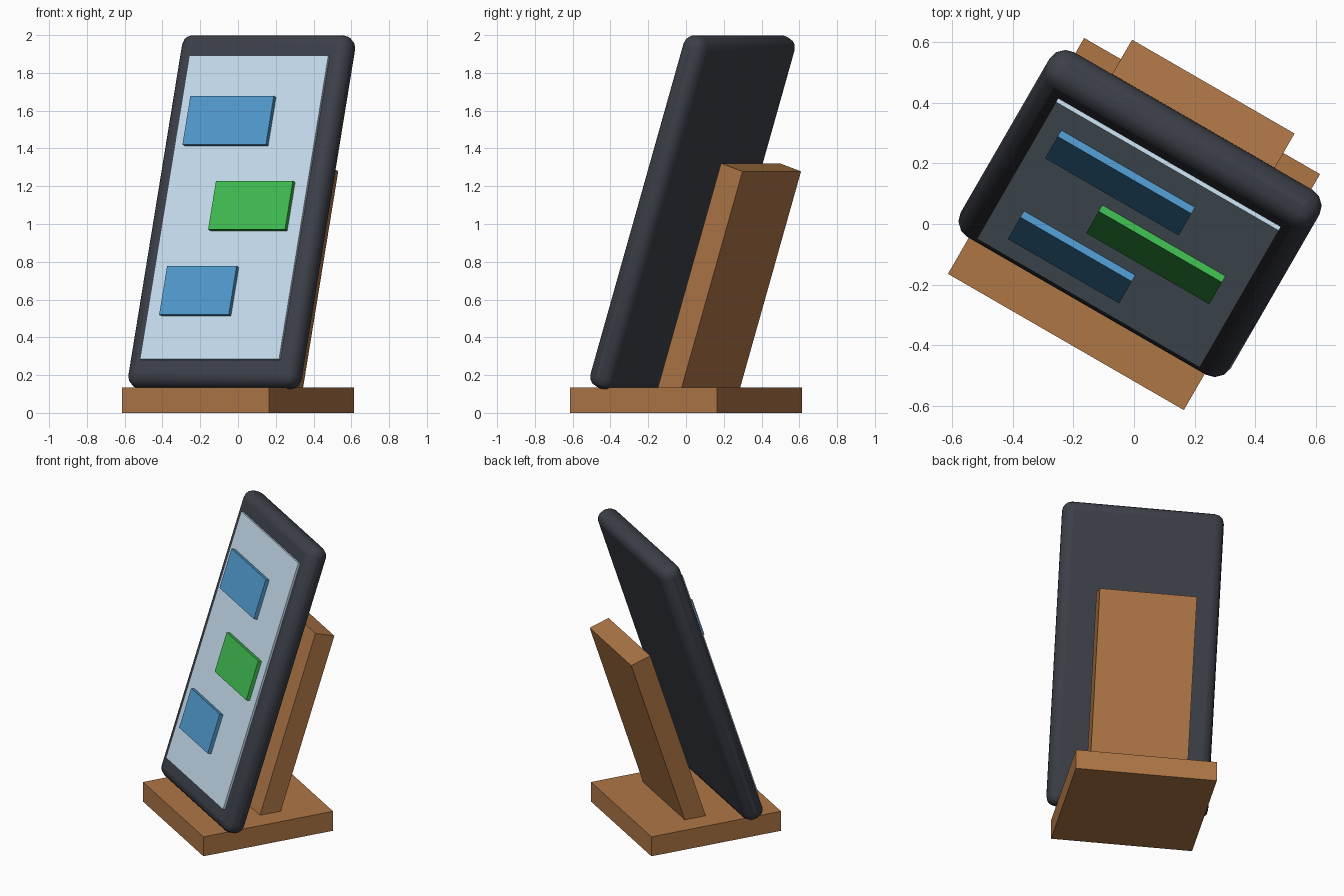
import bpy, math
from mathutils import Matrix, Vector

if "Cube" in bpy.data.objects:
    bpy.data.objects.remove(bpy.data.objects["Cube"])

TURN = Matrix.Rotation(math.radians(-30), 4, 'Z')    # whole model turned
LEAN = Matrix.Rotation(math.radians(-18), 4, 'X')    # phone and support lean back


def material(name, rgb):
    m = bpy.data.materials.new(name)
    m.diffuse_color = (*rgb, 1)
    m.use_nodes = True
    m.node_tree.nodes["Principled BSDF"].inputs["Base Color"].default_value = m.diffuse_color
    return m


WOOD = material("wood", (0.42, 0.18, 0.06))
CASE = material("dark_case", (0.045, 0.05, 0.065))
GLASS = material("pale_screen", (0.56, 0.72, 0.85))
BLUE = material("blue_tile", (0.08, 0.32, 0.62))
GREEN = material("green_tile", (0.05, 0.5, 0.08))


def box(name, size, frame, mat, offset=(0, 0, 0)):
    """Box of the given size, placed at an offset inside a frame."""
    bpy.ops.mesh.primitive_cube_add(size=1)
    ob = bpy.context.object
    ob.name = name
    ob.data.transform(Matrix.Diagonal((*size, 1)))
    ob.matrix_world = frame @ Matrix.Translation(offset)
    ob.data.materials.append(mat)
    return ob


# Wooden base
BASE_H = 0.135
box("base", (0.9, 0.9, BASE_H), TURN, WOOD, (0, 0, BASE_H / 2))

# Leaning back support, its foot sunk into the base
support = TURN @ Matrix.Translation((0, 0.08, BASE_H)) @ LEAN
FOOT, REACH = 0.06, 1.225
box("back_support", (0.62, 0.138, FOOT + REACH), support, WOOD, (0, 0, (REACH - FOOT) / 2))

# Phone body with rounded edges
phone = TURN @ Matrix.Translation((0, 0.04, 1.0625)) @ LEAN
T = 0.14
body = box("phone_body", (1.03, T, 1.96), phone, CASE)
bevel = body.modifiers.new("rounded_edges", 'BEVEL')
bevel.width, bevel.segments = 0.06, 3
bpy.ops.object.shade_smooth_by_angle(angle=math.radians(40))

# Screen, slightly raised from the body
RAISE, TILE = 0.015, 0.025
box("screen", (0.85, 0.03, 1.69), phone, GLASS, (0, -T / 2 - RAISE + 0.015, 0))

# Message tiles on the screen: name, centre x, centre height, width, colour
for name, x, z, w, mat in (("top_tile", -0.108, 0.477, 0.51, BLUE),
                           ("middle_tile", 0.113, 0.004, 0.47, GREEN),
                           ("bottom_tile", -0.124, -0.47, 0.425, BLUE)):
    box(name, (w, TILE + 0.01, 0.27), phone, mat,
        (x, -T / 2 - RAISE - TILE / 2 + 0.005, z))
